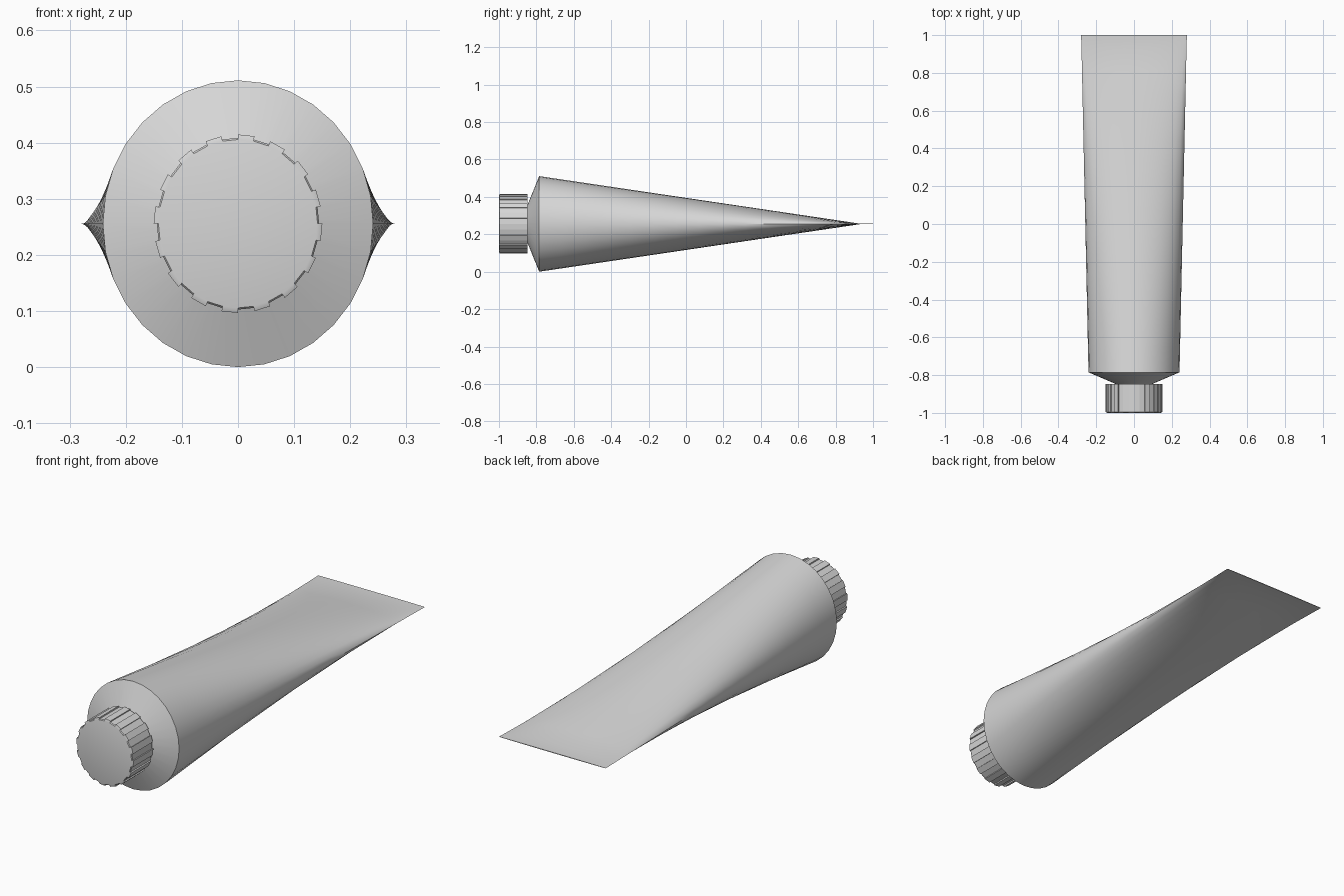
import bpy, bmesh, math

cube = bpy.data.objects.get("Cube")
if cube:
    bpy.data.objects.remove(cube, do_unlink=True)

SIDES = 32
MID_Z = 0.2555     # height of the tube axis
SQUASH = 0.945     # tube is slightly narrower than tall

grey = bpy.data.materials.new("light grey")
grey.use_nodes = True
colour = (0.68, 0.68, 0.68, 1)
grey.diffuse_color = colour
grey.node_tree.nodes["Principled BSDF"].inputs["Base Color"].default_value = colour


def ring(y, rx, rz):
    """Ellipse around the y axis, starting at the top."""
    steps = [2 * math.pi * k / SIDES for k in range(SIDES)]
    return [(rx * math.sin(a), y, MID_Z + rz * math.cos(a)) for a in steps]


def toothed_ring(y, outer, inner):
    """Ring whose radius steps between outer and inner."""
    points = []
    for k in range(SIDES):
        r = inner if k % 2 else outer
        for a in (2 * math.pi * k / SIDES, 2 * math.pi * (k + 1) / SIDES):
            points.append((SQUASH * r * math.sin(a), y, MID_Z + r * math.cos(a)))
    return points


def loft(name, rings):
    """Skin a closed surface through equal rings."""
    bm = bmesh.new()
    loops = [[bm.verts.new(p) for p in r] for r in rings]
    n = len(loops[0])
    for a, b in zip(loops, loops[1:]):
        for i in range(n):
            j = (i + 1) % n
            bm.faces.new((a[i], a[j], b[j], b[i]))
    bm.faces.new(loops[0])
    bm.faces.new(loops[-1])
    bmesh.ops.remove_doubles(bm, verts=bm.verts, dist=0.00001)
    bmesh.ops.recalc_face_normals(bm, faces=bm.faces)
    mesh = bpy.data.meshes.new(name)
    bm.to_mesh(mesh)
    bm.free()
    mesh.materials.append(grey)
    obj = bpy.data.objects.new(name, mesh)
    bpy.context.collection.objects.link(obj)
    bpy.ops.object.select_all(action="DESELECT")
    obj.select_set(True)
    bpy.context.view_layer.objects.active = obj
    bpy.ops.object.shade_smooth_by_angle(angle=math.radians(30))
    return obj


# Tube body: round at the shoulder, pressed flat into a crimp at the back
FRONT, CRIMP, THIN = -0.785, 0.93, 0.0015
wide, tall, flat = 0.241, MID_Z, 0.278
body = []
LOOPS = 14
for i in range(LOOPS + 1):
    t = i / LOOPS
    body.append(ring(FRONT + (CRIMP - FRONT) * t,
                     wide + (flat - wide) * t,
                     tall + (THIN - tall) * t))
body.append(ring(1.0, 0.28, THIN))
loft("tube_body", body)

# Conical shoulder and hidden neck
loft("tube_shoulder", [ring(-0.90, 0.09, 0.095),
                       ring(-0.85, 0.09, 0.095),
                       ring(FRONT, wide, tall)])

# Ridged screw cap with a small chamfer at the front
loft("screw_cap", [toothed_ring(-1.0, 0.150, 0.150),
                   toothed_ring(-0.996, 0.159, 0.153),
                   toothed_ring(-0.848, 0.159, 0.153)])
